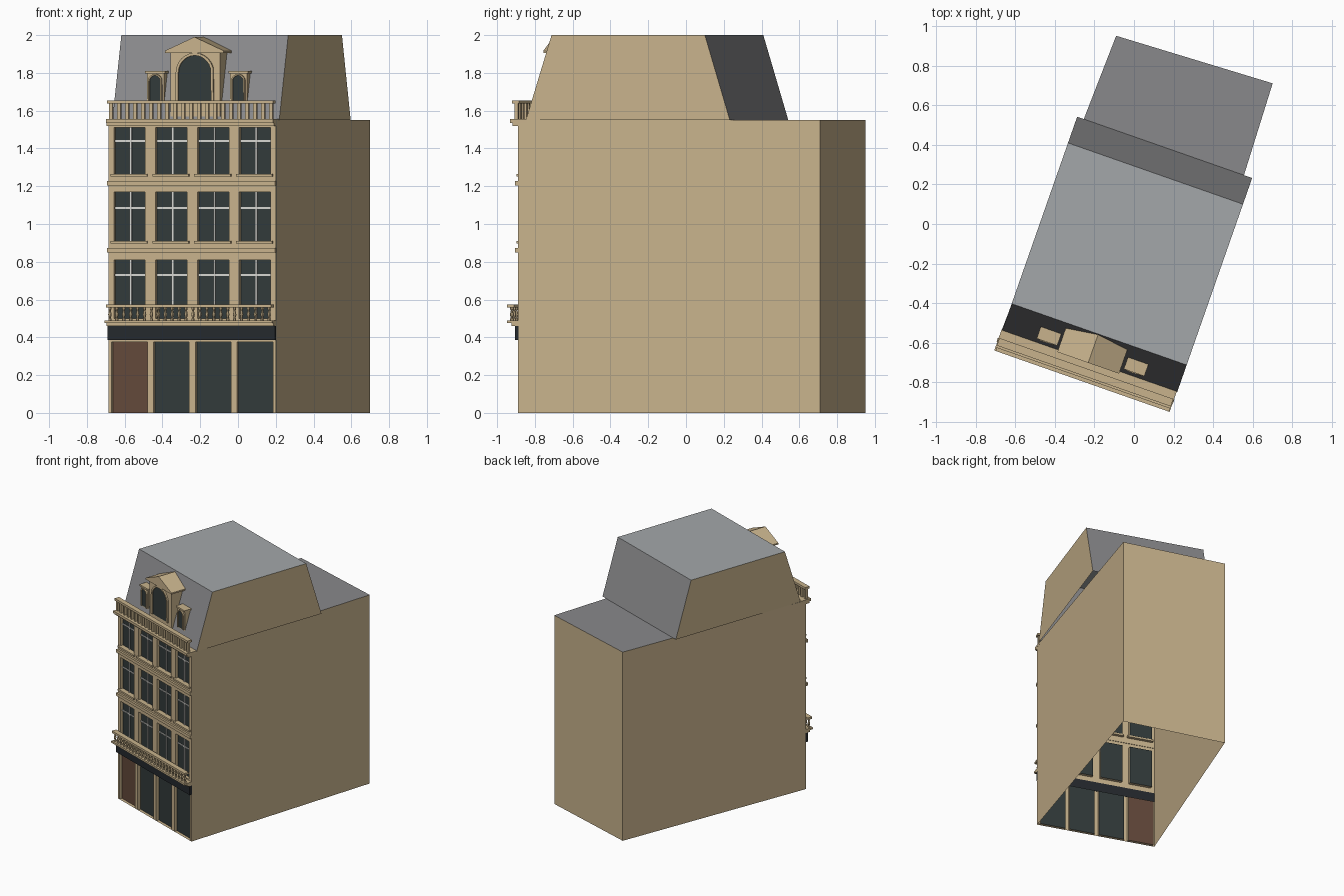
import bpy, bmesh, math
from mathutils import Vector

if "Cube" in bpy.data.objects:
    bpy.data.objects.remove(bpy.data.objects["Cube"])

# Facade frame: local x runs along the front, y goes inward, z is up
P0 = Vector((-0.685, -0.58, 0))
W = 0.938
ANGLE = math.atan2(-0.31, 0.885)
BAY = W / 4
CENTRES = [(i + 0.5) * BAY for i in range(4)]


def mat(name, r, g, b):
    m = bpy.data.materials.new(name)
    m.diffuse_color = (r, g, b, 1)
    m.use_nodes = True
    m.node_tree.nodes["Principled BSDF"].inputs["Base Color"].default_value = m.diffuse_color
    return m


STONE = mat("sandstone", 0.58, 0.45, 0.265)
SLATE = mat("slate_grey", 0.25, 0.25, 0.258)
LEAD = mat("pale_lead", 0.37, 0.39, 0.40)
GLASS = mat("dark_glass", 0.032, 0.043, 0.043)
FASCIA = mat("fascia_black", 0.018, 0.022, 0.026)
DOOR = mat("door_brown", 0.125, 0.066, 0.043)
WHITE = mat("sash_white", 0.68, 0.68, 0.65)


def finish(name, bm, *mats, local=True):
    me = bpy.data.meshes.new(name)
    bm.to_mesh(me)
    bm.free()
    for m in mats:
        me.materials.append(m)
    ob = bpy.data.objects.new(name, me)
    bpy.context.collection.objects.link(ob)
    if local:
        ob.location = P0
        ob.rotation_euler.z = ANGLE
    return ob


def face(bm, pts, mi=0):
    f = bm.faces.new([bm.verts.new(p) for p in pts])
    f.material_index = mi
    return f


def add_prism(bm, outline, y0, y1):
    """Extrude an (x, z) outline from depth y0 to y1."""
    a = [bm.verts.new((x, y0, z)) for x, z in outline]
    b = [bm.verts.new((x, y1, z)) for x, z in outline]
    n = len(a)
    fs = [bm.faces.new(a), bm.faces.new(b[::-1])]
    for i in range(n):
        j = (i + 1) % n
        fs.append(bm.faces.new((a[j], a[i], b[i], b[j])))
    bmesh.ops.recalc_face_normals(bm, faces=fs)


def prisms(name, m, items):
    bm = bmesh.new()
    for outline, y0, y1 in items:
        add_prism(bm, outline, y0, y1)
    return finish(name, bm, m)


def rect(x0, x1, z0, z1):
    return [(x0, z0), (x1, z0), (x1, z1), (x0, z1)]


def boxes(name, m, items):
    return prisms(name, m, [(rect(x0, x1, z0, z1), y0, y1)
                            for x0, x1, y0, y1, z0, z1 in items])


def arch(c, half, z0, spring, n=12):
    pts = [(c - half, z0), (c + half, z0)]
    return pts + [(c + half * math.cos(math.pi * i / n),
                   spring + half * math.sin(math.pi * i / n)) for i in range(n + 1)]


# Body: side and back walls, open at the bottom, with a flat roof
base = [P0, Vector((0.2, -0.89, 0)), Vector((0.70, 0.71, 0)), Vector((-0.09, 0.95, 0))]
up = Vector((0, 0, 1.55))
bm = bmesh.new()
for i in (1, 2, 3):
    a, b = base[i], base[(i + 1) % 4]
    face(bm, [a, b, b + up, a + up])
face(bm, [p + up for p in base], 1)
finish("side_walls_and_flat_roof", bm, STONE, SLATE, local=False)


# Front wall: one storey at a time, with recessed openings
def storey(name, z0, z1, sill, head, half, mats, depth=0.025):
    bm = bmesh.new()
    x = 0
    for i, c in enumerate(CENTRES):
        l, r = c - half, c + half
        for x0, x1, a, b in ((x, l, z0, z1), (l, r, z0, sill), (l, r, head, z1)):
            if b - a > 1e-4:
                face(bm, [(x0, 0, a), (x1, 0, a), (x1, 0, b), (x0, 0, b)])
        ring = [(l, sill), (r, sill), (r, head), (l, head)]
        for k in range(4):
            (xa, za), (xb, zb) = ring[k], ring[(k + 1) % 4]
            face(bm, [(xa, 0, za), (xb, 0, zb), (xb, depth, zb), (xa, depth, za)])
        face(bm, [(p, depth, q) for p, q in ring], mats[i])
        x = r
    face(bm, [(x, 0, z0), (W, 0, z0), (W, 0, z1), (x, 0, z1)])
    finish(name, bm, STONE, GLASS, DOOR)


storey("ground_floor_front", 0, 0.46, 0, 0.375, 0.1, (2, 1, 1, 1))
FLOORS = [(0.46, 0.86, 0.50, 0.81, 0.73), (0.86, 1.215, 0.91, 1.17, 1.085),
          (1.215, 1.55, 1.265, 1.51, 1.44)]
sashes, sills = [], []
for n, (z0, z1, sill, head, bar) in enumerate(FLOORS):
    storey(f"upper_floor_front_{n + 1}", z0, z1, sill, head, 0.088, (1, 1, 1, 1))
    for c in CENTRES:
        sashes += [(c - 0.005, c + 0.005, 0.017, 0.024, sill, head),
                   (c - 0.088, c + 0.088, 0.018, 0.024, bar - 0.005, bar + 0.005)]
        if n:
            sills.append((c - 0.102, c + 0.102, -0.014, 0.024, sill - 0.014, sill))
boxes("window_sash_bars", WHITE, sashes)
boxes("window_sills", STONE, sills)

# Horizontal bands
boxes("shop_fascia", FASCIA, [(0, W, -0.016, 0.004, 0.385, 0.46)])
boxes("string_courses", STONE, [(-0.004, W + 0.002, -0.016, 0.004, z, z + 0.024)
                                for z in (0.848, 1.204)])
boxes("cornice", STONE, [(0, W, -0.045, 0.05, 1.535, 1.555),
                         (0, W, -0.03, 0.004, 1.52, 1.535)])

# Lower balcony: slab, rail and turned balusters
boxes("balcony_slab", STONE, [(0, W, -0.062, 0.004, 0.475, 0.49),
                              (0, W, -0.035, 0.004, 0.46, 0.475)])
boxes("balcony_rail", STONE, [(0.008, W - 0.004, -0.062, -0.022, 0.558, 0.575)])
bm = bmesh.new()
profile = [(0.009, 0.49), (0.009, 0.499), (0.005, 0.502), (0.010, 0.52),
           (0.005, 0.542), (0.009, 0.549), (0.009, 0.558)]
N, SIDES = 24, 6
for i in range(N):
    cx = 0.022 + (W - 0.044) * i / (N - 1)
    rings = [[bm.verts.new((cx + r * math.cos(math.tau * k / SIDES),
                            -0.042 + r * math.sin(math.tau * k / SIDES), z))
              for k in range(SIDES)] for r, z in profile]
    for a, b in zip(rings, rings[1:]):
        for k in range(SIDES):
            j = (k + 1) % SIDES
            bm.faces.new((a[k], a[j], b[j], b[k]))
finish("balcony_balusters", bm, STONE)

# Roof balustrade
boxes("roof_rail", STONE, [(0.004, W - 0.004, -0.034, 0.006, 1.637, 1.655)])
boxes("roof_balusters", STONE,
      [(x - 0.009, x + 0.009, -0.024, -0.004, 1.555, 1.637)
       for x in (0.02 + (W - 0.04) * i / 20 for i in range(21))])

# Mansard roof: slate slopes, stone gable ends, lead top, open underneath
side = [(0.046, 1.55), (0.19, 2.0), (1.05, 2.0), (1.19, 1.55)]
bm = bmesh.new()
xl, xr = 0.005, W + 0.003
for (ya, za), (yb, zb) in zip(side, side[1:]):
    face(bm, [(xl, ya, za), (xr, ya, za), (xr, yb, zb), (xl, yb, zb)],
         2 if za == zb else 1)
face(bm, [(xr, y, z) for y, z in side[::-1]])
face(bm, [(xl, y, z) for y, z in side])
finish("mansard_roof", bm, STONE, SLATE, LEAD)


# Dormers: body, arched surround and arched glass
def dormer(name, c, half, front, top, win, spring, rim):
    boxes(name + "_body", STONE, [(c - half, c + half, front, 0.17, 1.55, top)])
    outer = arch(c, win + rim, 1.645, spring)
    inner = arch(c, win, 1.645, spring)
    hoop = [outer[0]] + outer[:2:-1] + [outer[1]] + [inner[1]] + inner[3:] + [inner[0]]
    prisms(name + "_surround", STONE, [(hoop, front - 0.012, front)])
    prisms(name + "_window", GLASS, [(inner, front - 0.003, front)])


dormer("main_dormer", 0.468, 0.14, 0.052, 1.915, 0.092, 1.80, 0.014)
prisms("main_dormer_pediment", STONE,
       [([(0.303, 1.905), (0.633, 1.905), (0.633, 1.917), (0.468, 1.99), (0.303, 1.917)],
         0.036, 0.186)])
for label, c in (("left", 0.237), ("right", 0.703)):
    dormer(label + "_dormer", c, 0.048, 0.074, 1.80, 0.031, 1.755, 0.008)
    boxes(label + "_dormer_cap", STONE, [(c - 0.055, c + 0.055, 0.066, 0.15, 1.797, 1.81)])
